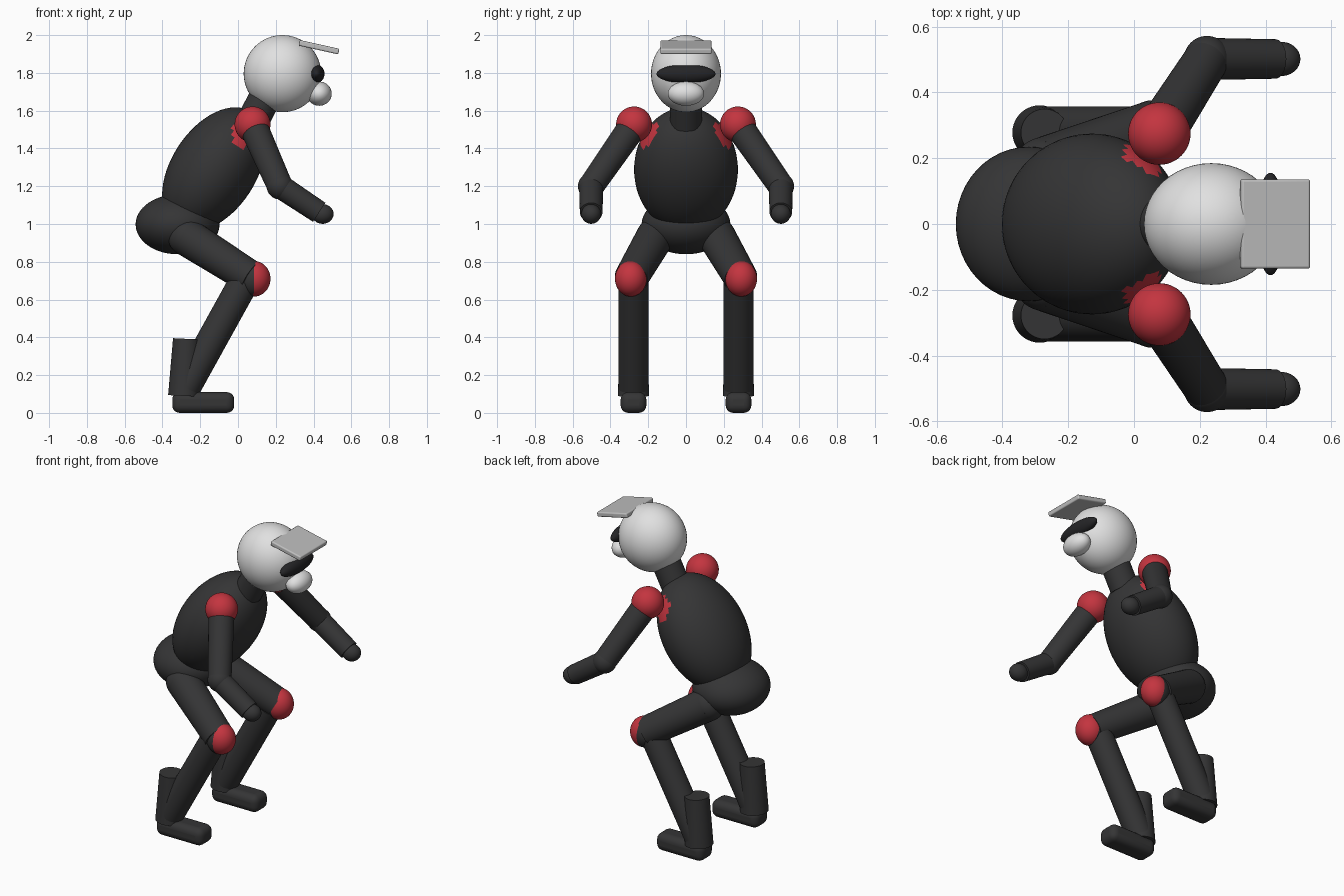
import bpy, math
from mathutils import Vector, Matrix

if "Cube" in bpy.data.objects:
    bpy.data.objects.remove(bpy.data.objects["Cube"])


def mat(name, r, g, b):
    m = bpy.data.materials.new(name)
    m.diffuse_color = (r, g, b, 1)
    m.use_nodes = True
    m.node_tree.nodes["Principled BSDF"].inputs["Base Color"].default_value = m.diffuse_color
    return m


DARK = mat("charcoal", 0.035, 0.035, 0.036)
RED = mat("red", 0.55, 0.035, 0.05)
WHITE = mat("off white", 0.75, 0.75, 0.75)
GREY = mat("light grey", 0.52, 0.52, 0.52)
BLACK = mat("near black", 0.018, 0.018, 0.02)


def finish(name, material):
    ob = bpy.context.object
    ob.name = name
    ob.data.materials.append(material)
    bpy.ops.object.shade_smooth_by_angle(angle=math.radians(40))
    return ob


def ellipsoid(name, loc, radii, material, tilt=0):
    bpy.ops.mesh.primitive_uv_sphere_add(segments=48, ring_count=32, location=loc)
    ob = bpy.context.object
    ob.data.transform(Matrix.Diagonal((*radii, 1)))
    ob.data.transform(Matrix.Rotation(math.radians(tilt), 4, 'Y'))
    return finish(name, material)


def limb(name, a, b, r1, r2, material):
    a, b = Vector(a), Vector(b)
    d = b - a
    bpy.ops.mesh.primitive_cone_add(vertices=40, radius1=r1, radius2=r2, depth=d.length,
                                    location=(a + b) / 2,
                                    rotation=d.to_track_quat('Z', 'Y').to_euler())
    return finish(name, material)


def box(name, loc, size, bevel, material, tilt=0):
    bpy.ops.mesh.primitive_cube_add(size=1, location=loc,
                                    rotation=(0, math.radians(tilt), 0))
    ob = bpy.context.object
    ob.data.transform(Matrix.Diagonal((*size, 1)))
    mod = ob.modifiers.new("rounding", 'BEVEL')
    mod.width, mod.segments = bevel, 5
    return finish(name, material)


def paint(ob, material, rule):
    ob.data.materials.append(material)
    for p in ob.data.polygons:
        if rule(p.center + ob.location):
            p.material_index = 1


# Head, face and cap peak
ellipsoid("head", (0.235, 0, 1.796), (0.205, 0.185, 0.204), WHITE)
ellipsoid("eye_band", (0.415, 0, 1.795), (0.043, 0.156, 0.049), BLACK)
ellipsoid("muzzle", (0.43, 0, 1.69), (0.066, 0.096, 0.064), WHITE)
box("cap_peak", (0.429, 0, 1.936), (0.215, 0.272, 0.03), 0.008, GREY, 12.5)

# Neck, torso and hips
limb("neck", (0.07, 0, 1.53), (0.17, 0, 1.72), 0.085, 0.085, DARK)
torso = ellipsoid("torso", (-0.128, 0, 1.288), (0.225, 0.275, 0.365), DARK, 33)
paint(torso, RED, lambda c: (c - Vector((0.07, math.copysign(0.275, c.y), 1.51))).length < 0.122)
ellipsoid("hips", (-0.32, 0, 0.998), (0.222, 0.235, 0.158), DARK)

for s, side in ((-1, "right"), (1, "left")):
    # Arms
    shoulder = (0.077, s * 0.275, 1.527)
    elbow = (0.222, s * 0.502, 1.2)
    wrist = (0.43, s * 0.502, 1.062)
    ellipsoid(side + "_shoulder", shoulder, (0.095,) * 3, RED)
    limb(side + "_upper_arm", shoulder, elbow, 0.076, 0.068, DARK)
    ellipsoid(side + "_elbow", elbow, (0.07,) * 3, DARK)
    limb(side + "_forearm", elbow, wrist, 0.064, 0.06, DARK)
    ellipsoid(side + "_hand", (0.448, s * 0.502, 1.053), (0.058, 0.052, 0.052), DARK)

    # Legs
    hip = (-0.27, s * 0.165, 0.93)
    knee = (0.07, s * 0.29, 0.715)
    ellipsoid(side + "_hip_joint", hip, (0.1,) * 3, DARK)
    limb(side + "_thigh", hip, knee, 0.1, 0.09, DARK)
    cap = ellipsoid(side + "_knee", (0.085, s * 0.292, 0.71), (0.087, 0.084, 0.094), DARK)
    paint(cap, RED, lambda c: c.x > 0.082)
    limb(side + "_shin", (0.03, s * 0.278, 0.69), (-0.28, s * 0.278, 0.13), 0.08, 0.08, DARK)
    limb(side + "_boot_cuff", (-0.272, s * 0.278, 0.392), (-0.287, s * 0.278, 0.09),
         0.072, 0.083, DARK)
    box(side + "_foot", (-0.184, s * 0.278, 0.055), (0.328, 0.136, 0.11), 0.04, DARK)
